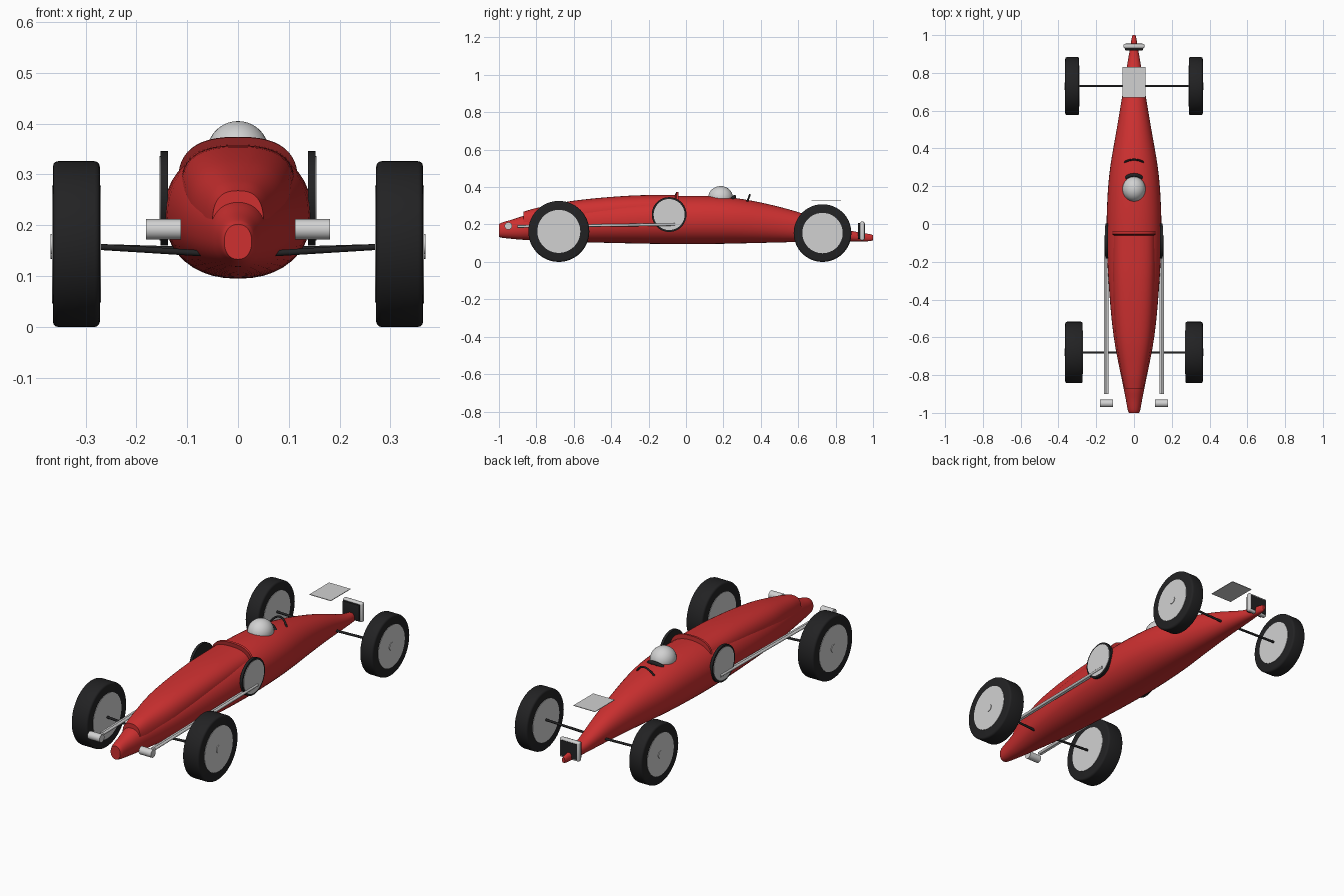
import bpy, bmesh, math
from mathutils import Vector

if "Cube" in bpy.data.objects:
    bpy.data.objects.remove(bpy.data.objects["Cube"])


def material(name, r, g, b):
    m = bpy.data.materials.new(name)
    m.diffuse_color = (r, g, b, 1)
    m.use_nodes = True
    m.node_tree.nodes["Principled BSDF"].inputs["Base Color"].default_value = m.diffuse_color
    return m


RED = material("red_paint", 0.62, 0.03, 0.03)
DARK = material("dark_red", 0.2, 0.012, 0.012)
BLACK = material("black_rubber", 0.016, 0.016, 0.017)
GREY = material("light_grey", 0.64, 0.64, 0.64)


def finish(name, bm, *mats, angle=35):
    bmesh.ops.recalc_face_normals(bm, faces=bm.faces)
    me = bpy.data.meshes.new(name)
    bm.to_mesh(me)
    bm.free()
    for m in mats:
        me.materials.append(m)
    me.shade_smooth()
    me.set_sharp_from_angle(angle=math.radians(angle))
    ob = bpy.data.objects.new(name, me)
    bpy.context.collection.objects.link(ob)
    return ob


def loft_mesh(rings):
    """Skin closed rings of points and cap both ends."""
    bm = bmesh.new()
    loops = [[bm.verts.new(p) for p in ring] for ring in rings]
    n = len(loops[0])
    for a, b in zip(loops, loops[1:]):
        for i in range(n):
            j = (i + 1) % n
            bm.faces.new((a[i], a[j], b[j], b[i]))
    bm.faces.new(loops[0])
    bm.faces.new(loops[-1])
    return bm


def resample(keys, per):
    """Smooth interpolation of key rows along their first value."""
    def slope(i, c):
        a, b = keys[max(i - 1, 0)], keys[min(i + 1, len(keys) - 1)]
        return (b[c] - a[c]) / (b[0] - a[0])
    out = []
    for i in range(len(keys) - 1):
        k0, k1 = keys[i], keys[i + 1]
        h = k1[0] - k0[0]
        for s in range(per):
            t = s / per
            row = [k0[0] + h * t]
            for c in range(1, len(k0)):
                row.append((2*t**3 - 3*t**2 + 1) * k0[c] + (t**3 - 2*t*t + t) * h * slope(i, c)
                           + (3*t*t - 2*t**3) * k1[c] + (t**3 - t*t) * h * slope(i + 1, c))
            out.append(row)
    return out + [list(keys[-1])]


def power(v, n):
    return math.copysign(abs(v) ** (2 / n), v)


def oval(y, w, lo, hi, n=2.2, count=40):
    mid, h = (lo + hi) / 2, (hi - lo) / 2
    return [(w * power(math.cos(2 * math.pi * i / count), n), y,
             mid + h * power(math.sin(2 * math.pi * i / count), n)) for i in range(count)]


def arch(y, w, lo, hi, n=2.6, count=24):
    return [(w * power(math.cos(math.pi * i / count), n), y,
             lo + (hi - lo) * power(max(math.sin(math.pi * i / count), 0), n))
            for i in range(count + 1)]


def rod(name, p, q, r, mat, seg=16, bevel=0.0):
    p, q = Vector(p), Vector(q)
    d = q - p
    bm = bmesh.new()
    bmesh.ops.create_cone(bm, cap_ends=True, segments=seg, radius1=r, radius2=r, depth=d.length)
    if bevel:
        rims = [e for e in bm.edges if abs(e.verts[0].co.z - e.verts[1].co.z) < 1e-5]
        bmesh.ops.bevel(bm, geom=rims, offset=bevel, segments=3, profile=0.5, affect='EDGES')
    bm.transform(d.to_track_quat('Z', 'Y').to_matrix().to_4x4())
    bmesh.ops.translate(bm, vec=(p + q) / 2, verts=bm.verts)
    return finish(name, bm, mat)


def box(name, centre, size, mat, bevel=0.0):
    bm = bmesh.new()
    bmesh.ops.create_cube(bm, size=1)
    bmesh.ops.scale(bm, vec=size, verts=bm.verts)
    if bevel:
        bmesh.ops.bevel(bm, geom=bm.edges[:], offset=bevel, segments=3, profile=0.5, affect='EDGES')
    bmesh.ops.translate(bm, vec=centre, verts=bm.verts)
    return finish(name, bm, mat)


# Cigar-shaped body: y, half width, bottom, top
body_keys = [(-1, .027, .133, .202), (-.985, .033, .129, .21), (-.93, .043, .123, .226),
             (-.87, .055, .118, .245), (-.6, .107, .107, .30), (-.3, .135, .099, .335),
             (-.04, .145, .095, .352), (.15, .14, .096, .351), (.3, .126, .099, .336),
             (.5, .092, .104, .294), (.68, .062, .108, .24), (.85, .035, .11, .175),
             (.93, .021, .11, .157), (.985, .012, .111, .148), (1, .008, .116, .143)]
finish("body", loft_mesh([oval(*k) for k in resample(body_keys, 4)]), RED)

# Raised hood with a flared rear lip: y, half width, base, top
hood_keys = [(-.87, .05, .205, .268), (-.8, .065, .205, .288), (-.6, .097, .235, .327),
             (-.3, .112, .265, .354), (-.06, .112, .28, .358)]
hood_rows = resample(hood_keys, 5) + [(-.052, .118, .282, .373), (-.04, .118, .282, .374)]
bm = loft_mesh([arch(*k) for k in hood_rows])
for f in bm.faces:
    y = f.calc_center_median().y
    if -.0599 < y < -.0521:
        f.material_index = 1
finish("hood", bm, RED, DARK)

# Wheels, axles and hubs
for tag, y, r, x0, rim in (("front", -.68, .163, .272, .115), ("rear", .73, .154, .29, .108)):
    for s in (-1, 1):
        rod(tag + "_tyre", (s * x0, y, r), (s * .364, y, r), r, BLACK, 64, .01)
        rod(tag + "_wheel_disc", (s * (x0 - .002), y, r), (s * .366, y, r), rim, GREY, 48)
        rod(tag + "_hub", (s * .36, y, r), (s * .369, y, r), .02, GREY, 20)
        rod(tag + "_axle", (s * .04, y, .143 if tag == "front" else .15),
            (s * (x0 + .01), y, .158), .006, BLACK, 12)

for s in (-1, 1):
    # Round side plates with a black border
    rod("side_plate_border", (s * .138, -.09, .253), (s * .152, -.09, .253), .093, BLACK, 48)
    rod("side_plate_face", (s * .15, -.09, .253), (s * .154, -.09, .253), .083, GREY, 48)
    # Twin side pipes and the short cross tubes ahead of them
    for x in (.1415, .1525):
        rod("side_pipe", (s * x, -.9, .189), (s * x, -.06, .2), .007, GREY, 12)
    rod("nose_tube", (s * .112, -.95, .192), (s * .181, -.95, .192), .02, GREY, 24)

# Driver helmet
bm = bmesh.new()
bmesh.ops.create_uvsphere(bm, u_segments=32, v_segments=20, radius=1)
bmesh.ops.scale(bm, vec=(.061, .066, .061), verts=bm.verts)
bmesh.ops.translate(bm, vec=(0, .185, .344), verts=bm.verts)
finish("helmet", bm, GREY)


# Curved black pad and hoop behind the driver
def hoop(name, w, y, bow, z, rise, r):
    cu = bpy.data.curves.new(name, 'CURVE')
    cu.dimensions = '3D'
    cu.bevel_depth = r
    cu.bevel_resolution = 2
    cu.use_fill_caps = True
    sp = cu.splines.new('POLY')
    sp.points.add(12)
    for i, p in enumerate(sp.points):
        t = i / 6 - 1
        p.co = (w * t, y + bow * (1 - t * t), z + rise * (1 - t * t), 1)
    ob = bpy.data.objects.new(name, cu)
    ob.data.materials.append(BLACK)
    bpy.context.collection.objects.link(ob)


hoop("head_pad", .042, .245, .014, .332, .016, .010)
hoop("rear_hoop", .049, .328, .013, .322, .036, .005)

# Upright tail plate, grey frame with black panels on both faces
box("tail_plate_frame", (0, .942, .165), (.112, .024, .1), GREY, .008)
box("tail_panel_front", (0, .925, .165), (.094, .012, .084), BLACK, .003)
box("tail_panel_back", (0, .954, .165), (.092, .004, .08), BLACK)

# Thin square panel above the tail
box("tail_top_panel", (0, .75, .33), (.122, .16, .003), GREY)
